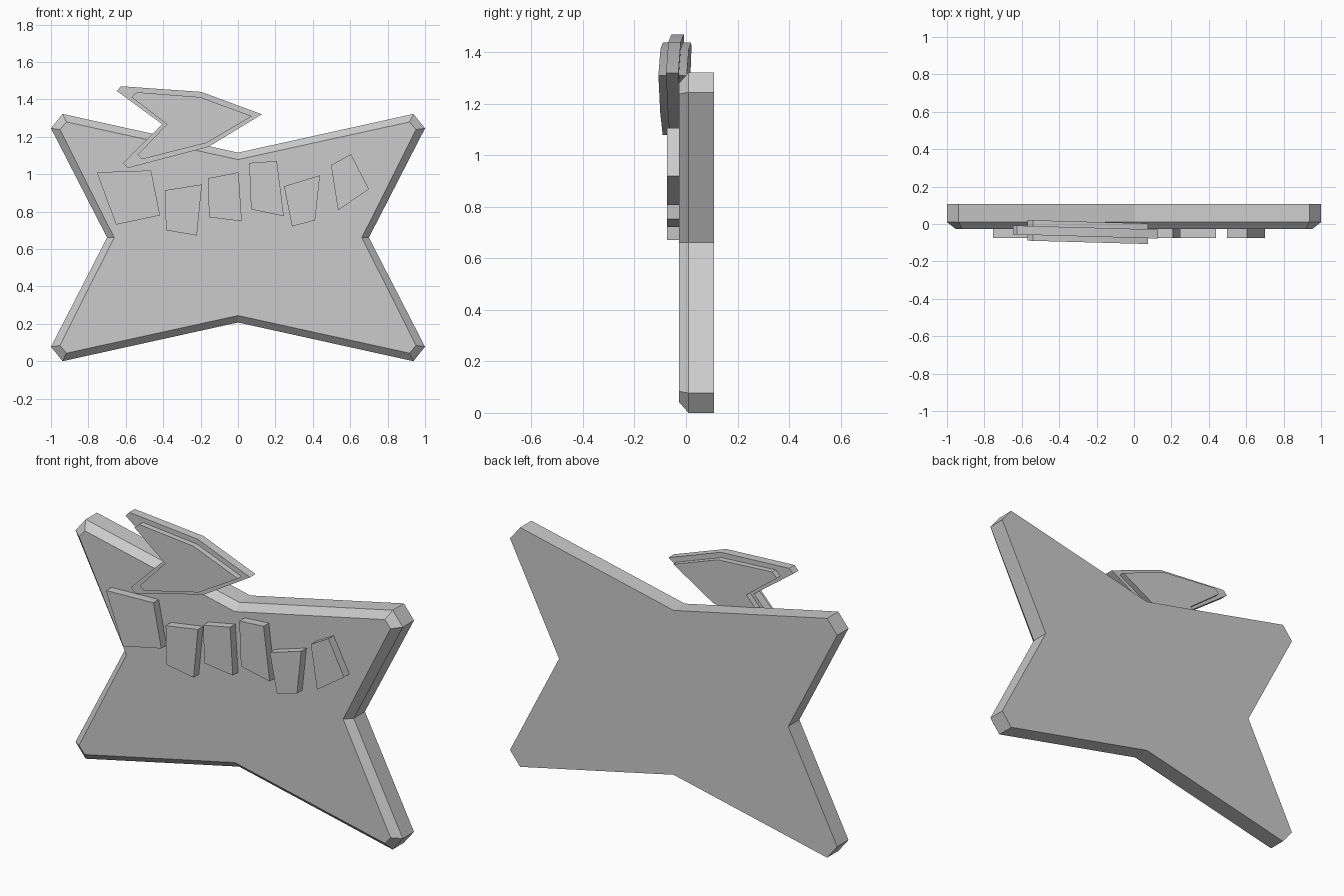
import bpy

if "Cube" in bpy.data.objects:
    bpy.data.objects.remove(bpy.data.objects["Cube"])


def loft(name, rings):
    """Solid from a list of (outline in x/z, y function) rings, front to back."""
    n = len(rings[0][0])
    verts = [(x, fy(x), z) for outline, fy in rings for x, z in outline]
    faces = [tuple(range(n)), tuple(reversed(range(len(verts) - n, len(verts))))]
    for r in range(len(rings) - 1):
        for i in range(n):
            a, b = r * n + i, r * n + (i + 1) % n
            faces.append((b, a, a + n, b + n))
    mesh = bpy.data.meshes.new(name)
    mesh.from_pydata(verts, [], faces)
    mesh.update()
    obj = bpy.data.objects.new(name, mesh)
    bpy.context.collection.objects.link(obj)
    return obj


def flat(y):
    return lambda x: y


def star(mid_top, tip_a, tip_b, waist):
    """Four-pointed outline mirrored from its upper right quarter."""
    c = 0.661
    quarter = [(0, mid_top), tip_a, tip_b, (waist, c)]
    right = quarter + [(x, 2 * c - z) for x, z in reversed(quarter[:3])]
    left = [(-x, z) for x, z in reversed(right[1:-1])]
    return list(reversed(right + left))


# Sign board with chamfered front edge
outer = star(1.115, (0.938, 1.322), (1.0, 1.245), 0.70)
inner = star(1.078, (0.917, 1.279), (0.952, 1.238), 0.662)
loft("board", [(inner, flat(-0.028)), (outer, flat(0.01)), (outer, flat(0.108))])

# Raised irregular blocks on the board
blocks = [
    [(-.755, 1.01), (-.465, 1.02), (-.417, .78), (-.652, .73)],
    [(-.39, .914), (-.193, .945), (-.22, .672), (-.385, .70)],
    [(-.16, .978), (.003, 1.01), (.02, .748), (-.155, .77)],
    [(.06, 1.06), (.208, 1.07), (.245, .775), (.07, .812)],
    [(.246, .935), (.438, .994), (.412, .753), (.289, .721)],
    [(.497, 1.048), (.604, 1.107), (.70, .92), (.535, .807)],
]
for i, pts in enumerate(blocks):
    loft(f"raised_block_{i + 1}", [(pts[::-1], flat(-0.074)), (pts[::-1], flat(-0.02))])

# Arrow: thin wide plate with a thicker, smaller core, slightly turned
plate = [(-.648, 1.445), (-.625, 1.47), (-.198, 1.44), (.128, 1.32),
         (-.16, 1.145), (-.588, 1.033), (-.615, 1.058), (-.405, 1.267)]
core = [(-.57, 1.412), (-.54, 1.438), (-.203, 1.412), (.075, 1.31),
        (-.17, 1.166), (-.513, 1.08), (-.537, 1.103), (-.38, 1.267)]
for name, pts, half in (("arrow_plate", plate, 0.024), ("arrow_core", core, 0.055)):
    rings = [(pts[::-1], lambda x, d=d: -0.05 - 0.028 * x + d) for d in (-half, half)]
    obj = loft(name, rings)
    bpy.ops.object.select_all(action='DESELECT')
    obj.select_set(True)
    bpy.context.view_layer.objects.active = obj
    bpy.ops.object.shade_smooth_by_angle(angle=0.52)
